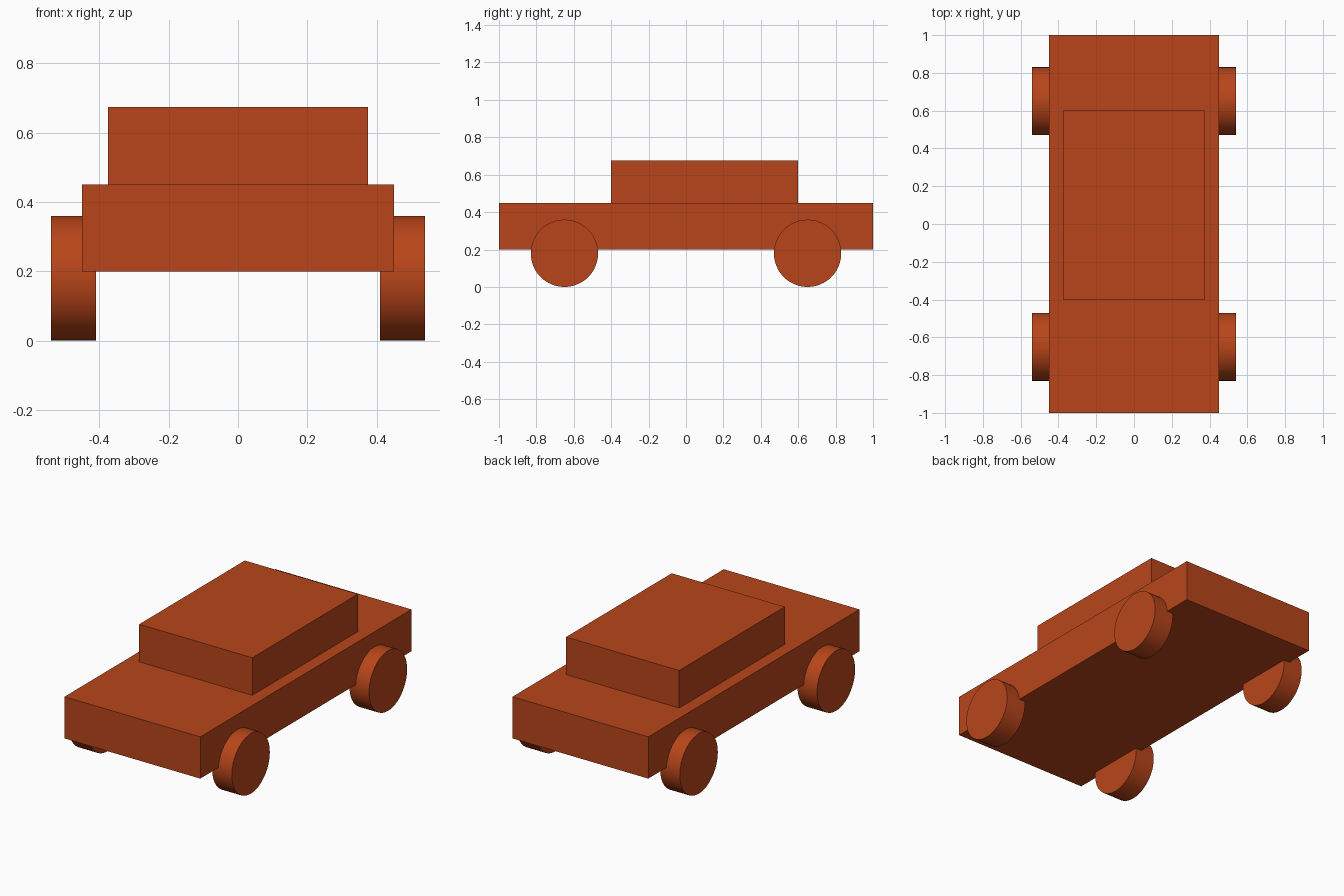
import bpy
import math

if "Cube" in bpy.data.objects:
    bpy.data.objects.remove(bpy.data.objects["Cube"])

paint = bpy.data.materials.new("rust_orange")
paint.diffuse_color = (0.48, 0.06, 0.01, 1)
paint.use_nodes = True
paint.node_tree.nodes["Principled BSDF"].inputs["Base Color"].default_value = paint.diffuse_color


def add_box(name, lo, hi):
    centre = [(a + b) / 2 for a, b in zip(lo, hi)]
    bpy.ops.mesh.primitive_cube_add(size=1, location=centre)
    box = bpy.context.object
    box.name = name
    box.scale = [b - a for a, b in zip(lo, hi)]
    bpy.ops.object.transform_apply(location=False, rotation=False, scale=True)
    box.data.materials.append(paint)


def add_wheel(name, x, y):
    bpy.ops.mesh.primitive_cylinder_add(vertices=48, radius=0.18, depth=0.13,
                                        location=(x, y, 0.18),
                                        rotation=(0, math.pi / 2, 0))
    wheel = bpy.context.object
    wheel.name = name
    wheel.data.materials.append(paint)
    bpy.ops.object.shade_smooth_by_angle(angle=math.radians(30))


# Lower body and the cabin set slightly towards the back
add_box("body", (-0.45, -1.0, 0.20), (0.45, 1.0, 0.45))
add_box("cabin", (-0.375, -0.4, 0.45), (0.375, 0.6, 0.675))

# Four wheels, partly sunk into the body sides
for side, x in (("left", -0.475), ("right", 0.475)):
    for end, y in (("front", -0.65), ("back", 0.65)):
        add_wheel(f"{end}_{side}_wheel", x, y)
